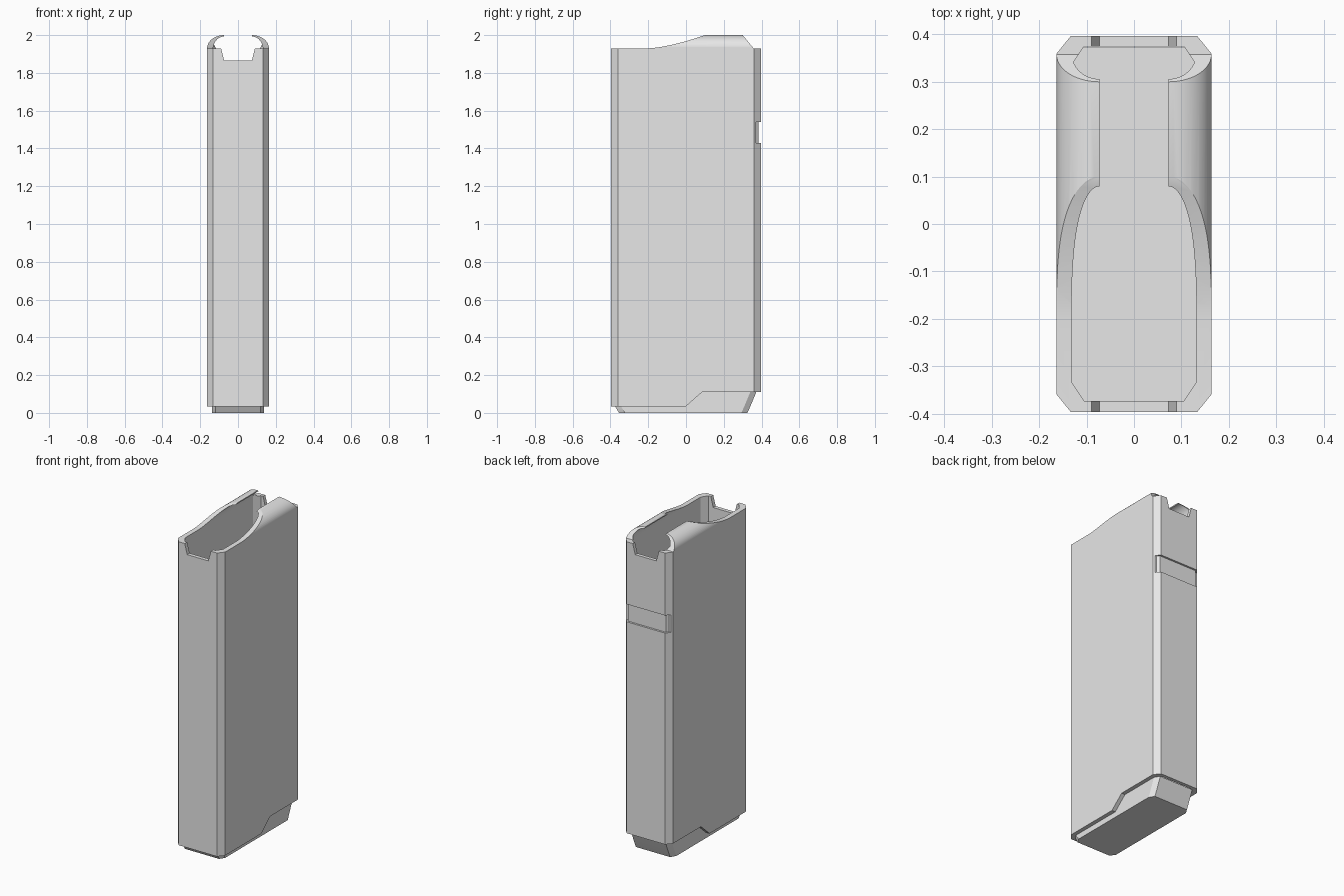
import bpy, bmesh, math
from mathutils import Vector

cube = bpy.data.objects.get("Cube")
if cube:
    bpy.data.objects.remove(cube, do_unlink=True)

# Single light grey material
grey = bpy.data.materials.new("light grey")
grey.use_nodes = True
grey.diffuse_color = (0.8, 0.8, 0.8, 1)
grey.node_tree.nodes["Principled BSDF"].inputs["Base Color"].default_value = (0.8, 0.8, 0.8, 1)

PLACE = {
    "x": lambda a, b, t: (t, a, b),
    "y": lambda a, b, t: (a, t, b),
    "z": lambda a, b, t: (a, b, t),
}


def loft(name, rings):
    """Closed solid through matching rings of points."""
    bm = bmesh.new()
    loops = [[bm.verts.new(p) for p in ring] for ring in rings]
    for low, high in zip(loops, loops[1:]):
        for i in range(len(low)):
            j = (i + 1) % len(low)
            bm.faces.new((low[i], low[j], high[j], high[i]))
    bm.faces.new(loops[0][::-1])
    bm.faces.new(loops[-1])
    bmesh.ops.recalc_face_normals(bm, faces=bm.faces)
    mesh = bpy.data.meshes.new(name)
    bm.to_mesh(mesh)
    bm.free()
    mesh.materials.append(grey)
    obj = bpy.data.objects.new(name, mesh)
    bpy.context.collection.objects.link(obj)
    return obj


def prism(name, points, axis, lo, hi):
    return loft(name, [[PLACE[axis](a, b, t) for a, b in points] for t in (lo, hi)])


def octagon(x, front, back, cx, cy):
    """Rectangle with cut corners."""
    return [(cx - x, front), (x - cx, front), (x, front + cy), (x, back - cy),
            (x - cx, back), (cx - x, back), (-x, back - cy), (-x, front + cy)]


def mirrored(half):
    return half + [(-a, b) for a, b in reversed(half)]


def arc(x, z, rx, rz, steps=14):
    return [(x + rx * math.cos(math.pi / 2 * i / steps),
             z + rz * math.sin(math.pi / 2 * i / steps)) for i in range(steps + 1)]


def boolean(target, tool, operation):
    mod = target.modifiers.new(operation, "BOOLEAN")
    mod.object, mod.operation, mod.solver = tool, operation, "EXACT"
    tool.hide_render = True
    bpy.context.view_layer.objects.active = target
    bpy.ops.object.modifier_apply(modifier=mod.name)
    bpy.data.objects.remove(tool, do_unlink=True)


# Outer casing: plan outline, trimmed by side profile and lip section
casing = prism("casing", octagon(0.163, -0.397, 0.397, 0.03, 0.037), "z", -0.1, 2.1)
rise = [(-0.2 + 0.03 * i, 1.93 + 0.07 * (i / 10) ** 1.5) for i in range(11)]
side_profile = ([(-0.5, 0.035), (0, 0.035), (0.085, 0.11), (0.5, 0.11), (0.5, 1.93),
                 (0.358, 1.93), (0.3, 2.0), (0.29, 2.02), (0.11, 2.02)]
                + rise[::-1] + [(-0.5, 1.93)])
boolean(casing, prism("side_trim", side_profile, "x", -0.5, 0.5), "INTERSECT")
lip_outer = [(0.1635, -0.3)] + arc(0.073, 1.93, 0.0905, 0.07)
boolean(casing, prism("lip_trim", mirrored(lip_outer), "y", -0.6, 0.6), "INTERSECT")

# Hollow interior with curved underside of the lips and an open slot
hollow = prism("hollow", octagon(0.132, -0.373, 0.375, 0.027, 0.04), "z", -0.3, 2.3)
lip_inner = [(0.135, -0.4), (0.135, 1.92)] + arc(0.073, 1.925, 0.059, 0.068) + [(0.073, 2.4)]
boolean(hollow, prism("slot_trim", mirrored(lip_inner), "y", -0.6, 0.6), "INTERSECT")
boolean(casing, hollow, "DIFFERENCE")

# Notches in the front and back walls
notch = mirrored([(0.073, 1.865), (0.0925, 1.94)])
boolean(casing, prism("notch_cut", notch, "y", -0.6, 0.6), "DIFFERENCE")

# Shallow band groove across the back
groove = mirrored([(0.13, 0.385), (0.143, 0.37), (0.3, 0.37), (0.3, 0.5)])
boolean(casing, prism("groove_cut", groove, "z", 1.43, 1.54), "DIFFERENCE")

# Tapered floor plate closing the bottom
floor_rings = [(0, -0.355, 0.325), (0.035, -0.376, 0.341), (0.11, -0.376, 0.372)]
floor_plate = loft("floor_plate", [
    [(x, y, z) for x, y in octagon(0.138, front, back, 0.02, 0.032)]
    for z, front, back in floor_rings])

# Smooth lips, crisp corners
for obj in (casing, floor_plate):
    bpy.ops.object.select_all(action="DESELECT")
    obj.select_set(True)
    bpy.context.view_layer.objects.active = obj
    bpy.ops.object.shade_smooth_by_angle(angle=math.radians(20))
